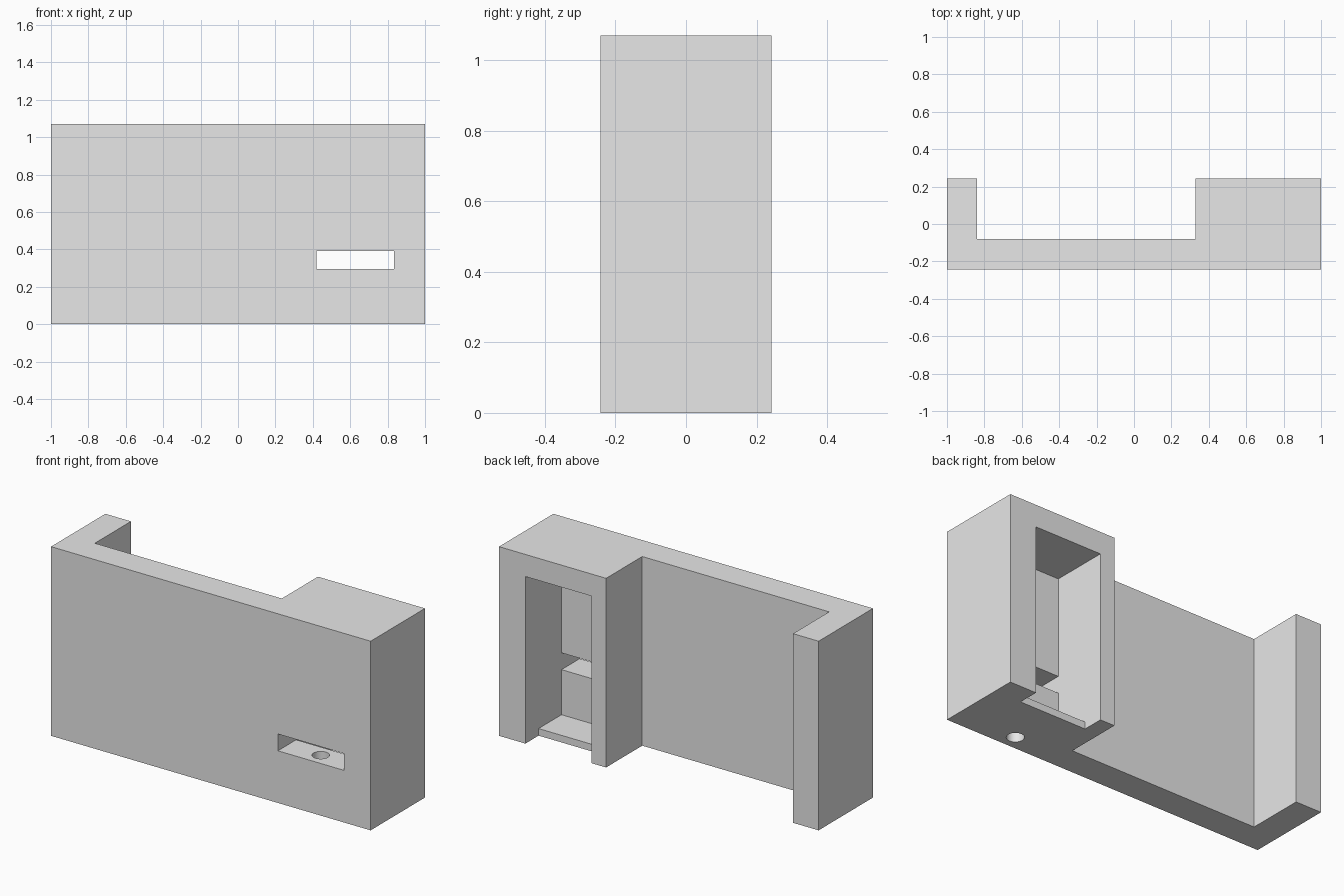
import bpy
import bmesh
from mathutils import Vector

cube = bpy.data.objects.get("Cube")
if cube:
    bpy.data.objects.remove(cube, do_unlink=True)

HEIGHT = 1.07
BACK = 0.243

# One plain grey finish
grey = bpy.data.materials.new("plain_grey")
grey.use_nodes = True
colour = (0.8, 0.8, 0.8, 1)
grey.diffuse_color = colour
grey.node_tree.nodes["Principled BSDF"].inputs["Base Color"].default_value = colour


def extrude_profile(name, points, direction):
    """Make a solid by sweeping a closed outline along a direction."""
    bm = bmesh.new()
    face = bm.faces.new([bm.verts.new(p) for p in points])
    result = bmesh.ops.extrude_face_region(bm, geom=[face])
    moved = [v for v in result["geom"] if isinstance(v, bmesh.types.BMVert)]
    bmesh.ops.translate(bm, verts=moved, vec=Vector(direction))
    bmesh.ops.recalc_face_normals(bm, faces=bm.faces)
    mesh = bpy.data.meshes.new(name)
    bm.to_mesh(mesh)
    bm.free()
    mesh.materials.append(grey)
    obj = bpy.data.objects.new(name, mesh)
    bpy.context.collection.objects.link(obj)
    return obj


def cut(target, cutter):
    """Subtract the cutter from the target and discard it."""
    mod = target.modifiers.new("cut", "BOOLEAN")
    mod.operation = "DIFFERENCE"
    mod.solver = "EXACT"
    mod.object = cutter
    bpy.context.view_layer.objects.active = target
    bpy.ops.object.modifier_apply(modifier=mod.name)
    bpy.data.objects.remove(cutter, do_unlink=True)


# Front wall with a narrow end post and a wide end block
plan = [(-1, -BACK), (1, -BACK), (1, BACK), (0.33, BACK),
        (0.33, -0.08), (-0.84, -0.08), (-0.84, BACK), (-1, BACK)]
body = extrude_profile("bracket_body", [(x, y, 0) for x, y in plan], (0, 0, HEIGHT))

# Rear pocket, its open bottom notch and the front slot share one side outline
pocket = [(0.3, -0.1), (0.125, -0.1), (0.125, 0.04), (-0.08, 0.04),
          (-0.08, 0.295), (-0.3, 0.295), (-0.3, 0.39), (-0.08, 0.39),
          (-0.08, 0.945), (0.3, 0.945)]
cut(body, extrude_profile("pocket_cutter", [(0.42, y, z) for y, z in pocket], (0.415, 0, 0)))

# Round hole from the slot floor down through the base
bpy.ops.mesh.primitive_cylinder_add(vertices=32, radius=0.045, depth=0.44,
                                    location=(0.63, -0.16, 0.13))
hole = bpy.context.object
hole.data.materials.append(grey)
cut(body, hole)

# Smooth hole wall, crisp edges elsewhere
bpy.ops.object.select_all(action="DESELECT")
body.select_set(True)
bpy.context.view_layer.objects.active = body
bpy.ops.object.shade_smooth_by_angle(angle=0.52)
